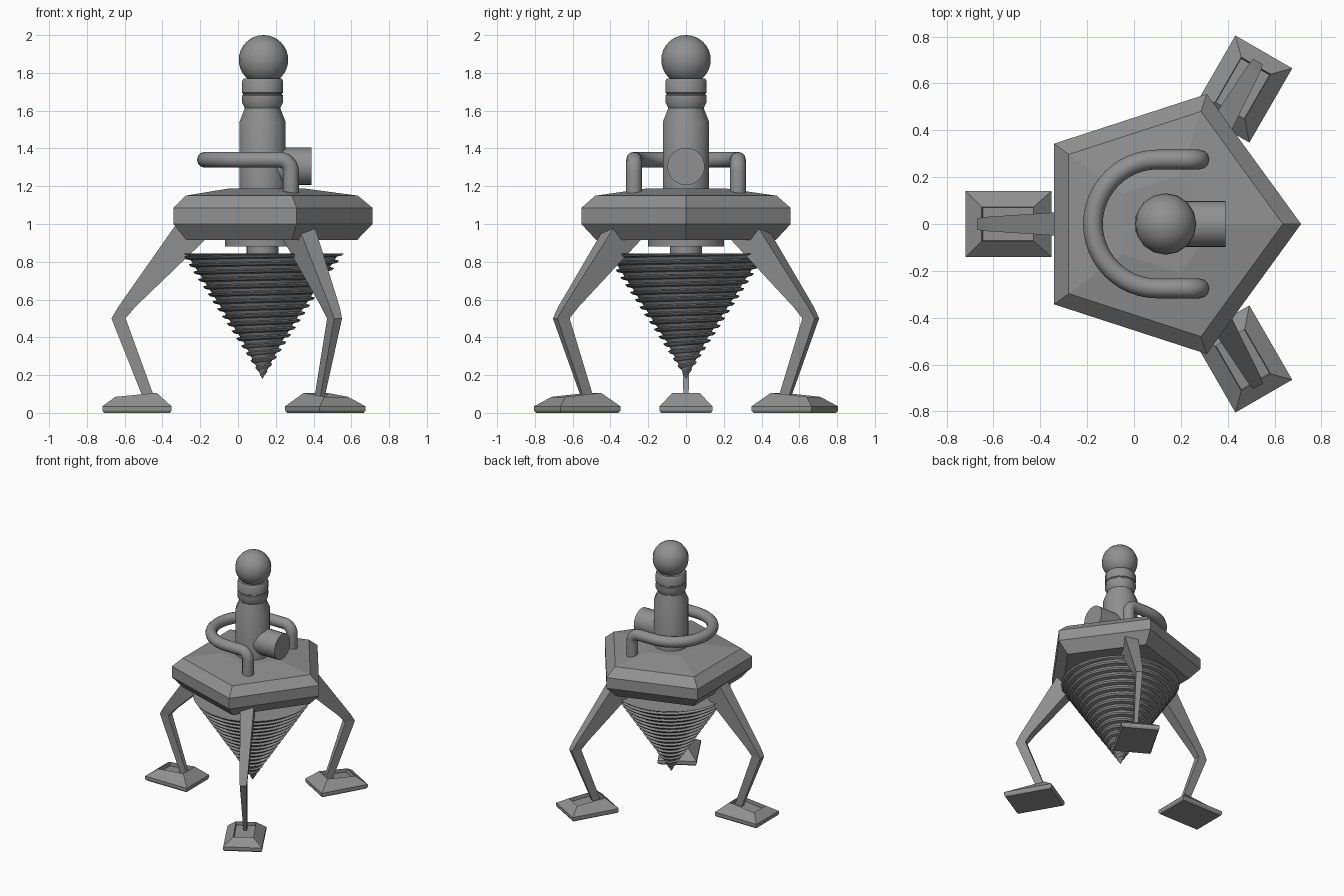
import bpy, bmesh
from math import sin, cos, pi, radians
from mathutils import Vector, Matrix

cube = bpy.data.objects.get("Cube")
if cube:
    bpy.data.objects.remove(cube)

CX = 0.13  # shared vertical axis of the machine
metal = bpy.data.materials.new("grey metal")
metal.use_nodes = True
GREY = (0.28, 0.28, 0.28, 1)
metal.diffuse_color = GREY
metal.node_tree.nodes["Principled BSDF"].inputs["Base Color"].default_value = GREY


def finish(name, bm, smooth=None, matrix=None):
    bmesh.ops.recalc_face_normals(bm, faces=bm.faces)
    me = bpy.data.meshes.new(name)
    bm.to_mesh(me)
    bm.free()
    ob = bpy.data.objects.new(name, me)
    bpy.context.collection.objects.link(ob)
    me.materials.append(metal)
    ob.matrix_world = matrix or Matrix.Translation((CX, 0, 0))
    if smooth:
        bpy.ops.object.select_all(action='DESELECT')
        ob.select_set(True)
        bpy.context.view_layer.objects.active = ob
        bpy.ops.object.shade_smooth_by_angle(angle=radians(smooth))
    return ob


def loft(bm, rings):
    """Skin a list of equal point rings and cap both ends."""
    vs = [[bm.verts.new(p) for p in ring] for ring in rings]
    n = len(vs[0])
    for a, b in zip(vs, vs[1:]):
        for i in range(n):
            bm.faces.new((a[i], a[(i + 1) % n], b[(i + 1) % n], b[i]))
    bm.faces.new(vs[0])
    return bm.faces.new(vs[-1])


def turned(name, profile, sides, smooth=None, matrix=None, phase=0.0):
    """Lathe (radius, height) pairs around z."""
    bm = bmesh.new()
    loft(bm, [[(r * cos(2 * pi * (i + phase) / sides),
                r * sin(2 * pi * (i + phase) / sides), z)
               for i in range(sides)] for r, z in profile])
    return finish(name, bm, smooth, matrix)


# Pentagonal body
turned("body", [(0.50, 0.915), (0.583, 1.0), (0.583, 1.085),
                (0.505, 1.15), (0.22, 1.188)], 5)

# Column with collar, and ball on top
turned("column", [(0.127, 1.17), (0.127, 1.54), (0.098, 1.61), (0.098, 1.63)], 12, 35, phase=0.5)
turned("collar", [(0.098, 1.615), (0.113, 1.645), (0.113, 1.68), (0.107, 1.685),
                  (0.107, 1.69), (0.113, 1.695), (0.113, 1.755), (0.105, 1.77)], 12, 35, phase=0.5)
bm = bmesh.new()
bmesh.ops.create_uvsphere(bm, u_segments=16, v_segments=16, radius=0.131)
finish("ball", bm, 60, Matrix.Translation((CX + 0.005, 0, 1.869)))

# Horizontal motor barrel
turned("barrel", [(0.099, 0), (0.099, 0.26)], 24, 40,
       Matrix.Translation((CX, 0, 1.305)) @ Matrix.Rotation(pi / 2, 4, 'Y'))

# Mounting disc and drill shaft
turned("mount_disc", [(0.2, 0.88), (0.2, 0.93)], 16, 40)
turned("drill_shaft", [(0.085, 0.82), (0.085, 0.89)], 16, 40)

# Drill: one helical ridge and groove running down to the tip
TOP, TIP, RIM, TURNS, SEG = 0.845, 0.18, 0.43, 17, 36
PITCH = (TOP - TIP) / TURNS


def drill_point(step, drop, depth):
    z = min(TOP, TOP + PITCH * (1 - step / SEG - drop))
    z = max(z, TIP)
    r = max(0.0, RIM * (z - TIP) / (TOP - TIP) - depth * min(1, (z - TIP) * 5))
    a = -2 * pi * step / SEG
    return r * cos(a), r * sin(a), z


bm = bmesh.new()
PROFILE = [(0, 0), (0.3, 0.003), (0.45, 0.026), (0.85, 0.026)]
steps = [[bm.verts.new(drill_point(s, d, k)) for d, k in PROFILE]
         for s in range(SEG * (TURNS + 1) + 1)]
for s in range(len(steps) - 1):
    a, b = steps[s], steps[s + 1]
    for j in range(3):
        bm.faces.new((a[j], b[j], b[j + 1], a[j + 1]))
    if s + 1 + SEG < len(steps):
        bm.faces.new((a[3], b[3], steps[s + 1 + SEG][0], steps[s + SEG][0]))
bmesh.ops.remove_doubles(bm, verts=bm.verts, dist=0.0002)
bmesh.ops.dissolve_degenerate(bm, edges=bm.edges, dist=0.0002)
finish("drill", bm, 30)
turned("drill_lid", [(0.405, TOP - 0.012), (0.42, TOP)], 36, 40)

# Bent hand rail: two posts, rounded corners, half ring
R, H, E, C = 0.275, 1.34, 0.28, 0.06
half = [Vector((E, -R, 1.16))]
for i in range(7):
    t = i / 6 * pi / 2
    half.append(Vector((E - C + C * cos(t), -R, H - C + C * sin(t))))
half += [Vector((0.1 - R * sin(t), -R * cos(t), H)) for t in [i / 12 * pi / 2 for i in range(13)]]
path = half + [Vector((p.x, -p.y, p.z)) for p in reversed(half[:-1])]
bm = bmesh.new()
rings = []
side = None
for i, p in enumerate(path):
    tangent = (path[min(i + 1, len(path) - 1)] - path[max(i - 1, 0)]).normalized()
    side = side or Vector((0, 1, 0))
    side = (side - tangent * side.dot(tangent)).normalized()
    up = tangent.cross(side)
    rings.append([p + 0.042 * (side * cos(k * pi / 6) + up * sin(k * pi / 6)) for k in range(12)])
loft(bm, rings)
finish("hand_rail", bm, 50, Matrix.Identity(4))


def bar(name, ends, matrix):
    """Tapered leg bar; each end is (outer r, outer z, inner r, inner z, half width)."""
    bm = bmesh.new()
    loft(bm, [[(ro, -w, zo), (ro, w, zo), (ri, w, zi), (ri, -w, zi)] for ro, zo, ri, zi, w in ends])
    finish(name, bm, None, matrix)


def rect(r0, r1, w, z0, z1):
    return [(r0, -w, z0), (r1, -w, z1), (r1, w, z1), (r0, w, z0)]


# Three legs with feet around the axis
for label, angle in (("right", 180), ("back_left", 60), ("front_left", -60)):
    m = Matrix.Translation((CX, 0, 0)) @ Matrix.Rotation(radians(angle), 4, 'Z')
    bar(label + "_upper_leg", [(0.46, 0.995, 0.30, 0.92, 0.05), (0.765, 0.56, 0.675, 0.56, 0.03),
                               (0.80, 0.5, 0.725, 0.5, 0.024)], m)
    bar(label + "_lower_leg", [(0.80, 0.5, 0.725, 0.5, 0.024), (0.625, 0.06, 0.565, 0.06, 0.013)], m)
    bm = bmesh.new()
    top = loft(bm, [rect(0.49, 0.84, 0.133, 0, 0), rect(0.482, 0.848, 0.14, 0.012, 0.012),
                    rect(0.482, 0.848, 0.14, 0.035, 0.035), rect(0.56, 0.78, 0.072, 0.106, 0.085)])
    # Shallow slot that receives the lower leg
    bmesh.ops.inset_region(bm, faces=[top], thickness=0.035)
    bmesh.ops.inset_region(bm, faces=[top], thickness=0.003, depth=-0.03)
    finish(label + "_foot", bm, None, m)
